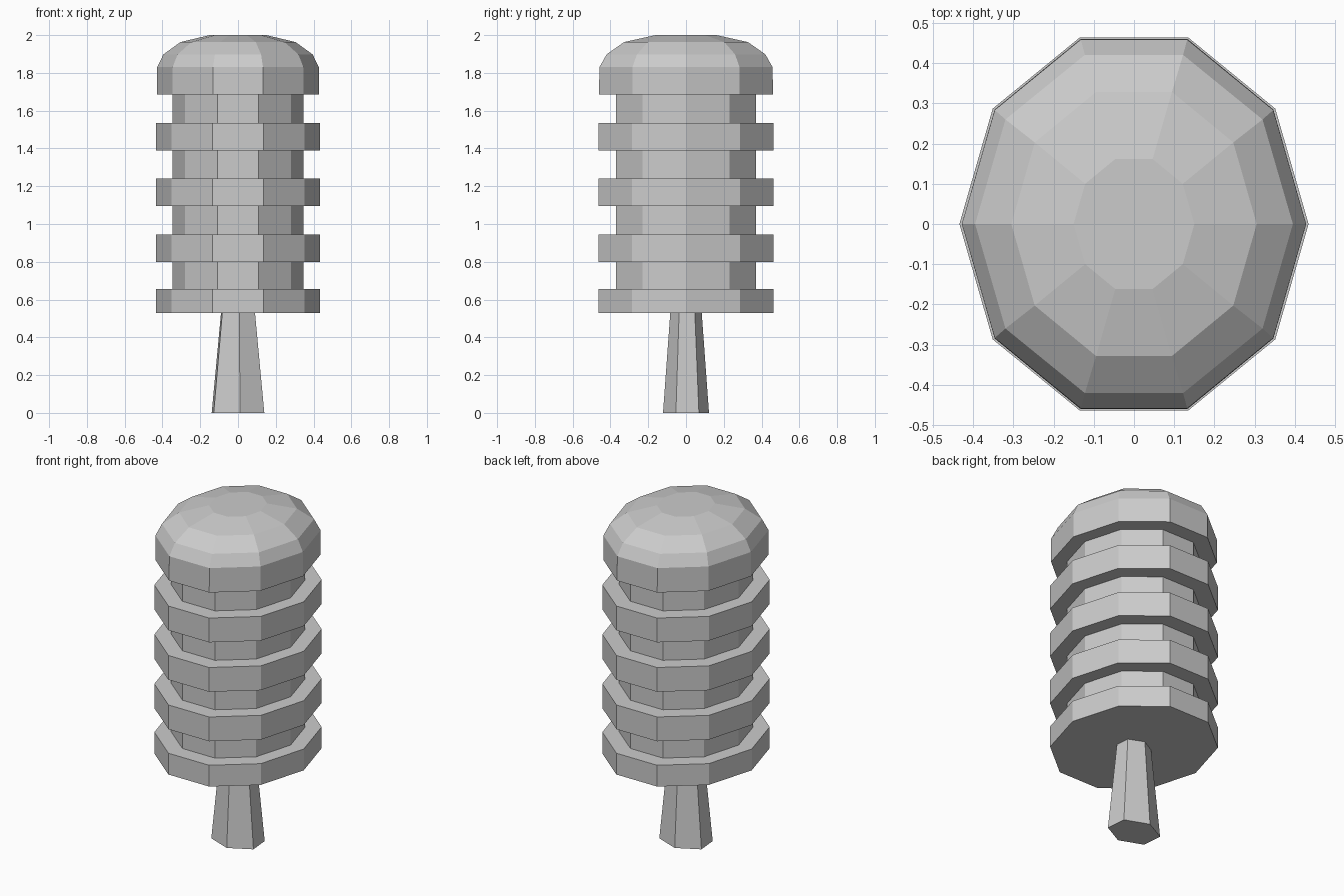
import bpy, bmesh
from math import sin, cos, radians, tau

if "Cube" in bpy.data.objects:
    bpy.data.objects.remove(bpy.data.objects["Cube"])


def loft(name, sides, rings, turn=0.0):
    """Skin elliptical rings (rx, ry, z) and cap both ends."""
    bm = bmesh.new()
    loops = []
    for rx, ry, z in rings:
        angles = [radians(turn) + tau * i / sides for i in range(sides)]
        loops.append([bm.verts.new((rx * cos(a), ry * sin(a), z)) for a in angles])
    for low, high in zip(loops, loops[1:]):
        for i in range(sides):
            j = (i + 1) % sides
            bm.faces.new((low[i], low[j], high[j], high[i]))
    bm.faces.new(loops[0][::-1])
    bm.faces.new(loops[-1])
    bmesh.ops.recalc_face_normals(bm, faces=bm.faces)
    mesh = bpy.data.meshes.new(name)
    bm.to_mesh(mesh)
    bm.free()
    obj = bpy.data.objects.new(name, mesh)
    bpy.context.collection.objects.link(obj)
    return obj


OUTER = (0.434, 0.488)
INNER = (0.347, 0.39)

# Ribbed head: wide bands separated by narrow grooves
bands = [(0.53, 0.657), (0.80, 0.945), (1.095, 1.24), (1.39, 1.535)]
rings = []
for bottom, top in bands:
    rings += [(*OUTER, bottom), (*OUTER, top), (*INNER, top)]
    next_bottom = bottom + 0.27 if bottom < 0.6 else bottom + 0.295
    rings.append((*INNER, next_bottom))

# Top band and faceted dome
rings += [(0.428, 0.484, 1.685), (0.428, 0.482, 1.83), (0.395, 0.442, 1.898),
          (0.305, 0.345, 1.963), (0.15, 0.17, 2.0)]
loft("ribbed_head", 10, rings)

# Tapered six-sided handle
loft("handle", 6, [(0.155, 0.122, 0.0), (0.098, 0.082, 0.55)], turn=-26)
